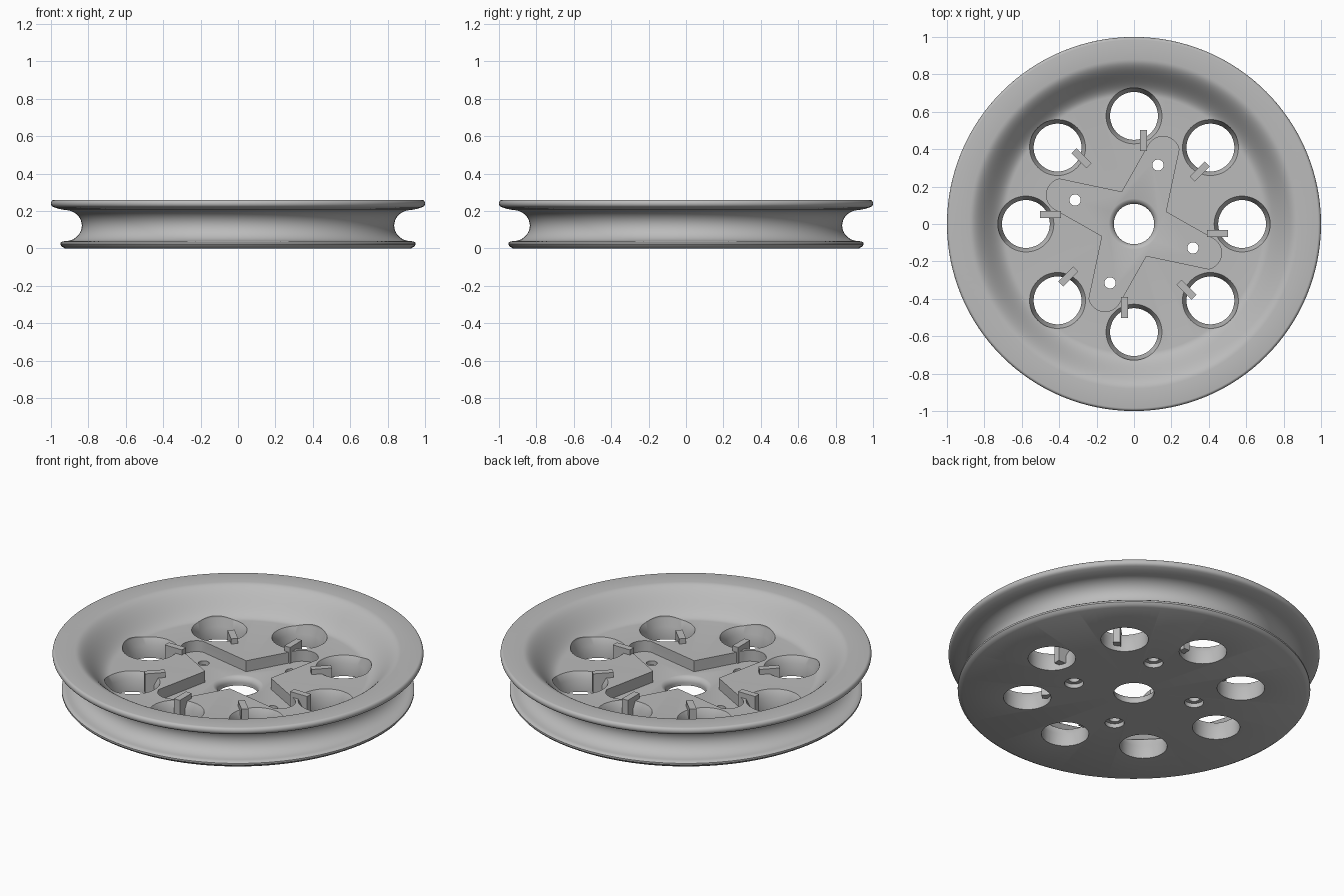
import bpy, bmesh, math
from math import sin, cos, pi, tau
from mathutils import Matrix, Vector

old = bpy.data.objects.get("Cube")
if old:
    bpy.data.objects.remove(old, do_unlink=True)

grey = bpy.data.materials.new("metal grey")
grey.use_nodes = True
GREY = (0.5, 0.5, 0.5, 1)
grey.diffuse_color = GREY
grey.node_tree.nodes["Principled BSDF"].inputs["Base Color"].default_value = GREY


def finish(name, bm):
    bmesh.ops.remove_doubles(bm, verts=bm.verts, dist=1e-5)
    bmesh.ops.recalc_face_normals(bm, faces=bm.faces)
    mesh = bpy.data.meshes.new(name)
    bm.to_mesh(mesh)
    bm.free()
    mesh.materials.append(grey)
    ob = bpy.data.objects.new(name, mesh)
    bpy.context.collection.objects.link(ob)
    return ob


def lathe(bm, profile, steps, centre=(0, 0)):
    """Revolve (radius, z) points that start and end on the axis."""
    rings = []
    for r, z in profile:
        count = 1 if r == 0 else steps
        rings.append([bm.verts.new((centre[0] + r * cos(tau * i / steps),
                                    centre[1] + r * sin(tau * i / steps), z))
                      for i in range(count)])
    for a, b in zip(rings, rings[1:]):
        for i in range(steps):
            j = (i + 1) % steps
            quad = [a[i % len(a)], a[j % len(a)], b[j % len(b)], b[i % len(b)]]
            bm.faces.new(list(dict.fromkeys(quad)))


def arc(cx, cz, rx, rz, start, end, n):
    angles = [math.radians(start + (end - start) * i / n) for i in range(n + 1)]
    return [(cx + rx * cos(a), cz + rz * sin(a)) for a in angles]


def cut(target, cutter):
    mod = target.modifiers.new("cut", "BOOLEAN")
    mod.operation, mod.solver, mod.object = "DIFFERENCE", "EXACT", cutter
    bpy.context.view_layer.objects.active = target
    bpy.ops.object.modifier_apply(modifier=mod.name)
    bpy.data.objects.remove(cutter, do_unlink=True)


FLOOR, POCKET, TOP = 0.115, 0.05, 0.257

# Wheel body: flat base, lower flange, round groove, upper rim, dished top
profile = [(0, 0), (0.925, 0), (0.942, 0.01), (0.95, 0.02), (0.95, 0.03), (0.94, 0.037)]
profile += arc(0.925, 0.122, 0.09, 0.083, 270, 90, 20)
profile += [(0.96, 0.212), (0.985, 0.22)]
profile += arc(0.985, 0.241, 0.015, 0.019, -60, 90, 8)
for i in range(19):
    t = 1 - i / 18
    profile.append((0.69 + 0.19 * t, FLOOR + (TOP - FLOOR) * t * t * (3 - 2 * t)))
profile.append((0, FLOOR))
bm = bmesh.new()
lathe(bm, profile, 128)
wheel = finish("wheel_body", bm)

# Four-armed star pocket in the floor, with rounded arm tips
outline = []
tip = Vector((0.155, 0.38))
for k in range(4):
    turn = Matrix.Rotation(-k * pi / 2, 2)
    pts = [Vector((-0.065, 0.17))]
    for i in range(13):
        a = math.radians(150 - 137 * i / 12)
        pts.append(tip + Vector((cos(a), sin(a))) * 0.088)
    outline += [turn @ p for p in pts]
bm = bmesh.new()
face = bm.faces.new([bm.verts.new((p.x, p.y, POCKET)) for p in outline])
new = bmesh.ops.extrude_face_region(bm, geom=[face])["geom"]
bmesh.ops.translate(bm, vec=(0, 0, 0.2),
                    verts=[v for v in new if isinstance(v, bmesh.types.BMVert)])
cut(wheel, finish("star_cutter", bm))

# Eight round holes widening towards the top
bm = bmesh.new()
for k in range(8):
    a = k * pi / 4
    lathe(bm, [(0, -0.1), (0.128, -0.1), (0.128, 0.075), (0.15, 0.116),
               (0.15, 0.135), (0, 0.135)], 48, (0.578 * cos(a), 0.578 * sin(a)))
cut(wheel, finish("hole_cutter", bm))

# Hub bore with a rounded mouth, and four counterbored bolt holes
bm = bmesh.new()
bore = [(0, -0.1), (0.108, -0.1)]
bore += arc(0.143, POCKET - 0.033, 0.035, 0.034, 180, 90, 8)
lathe(bm, bore + [(0.143, 0.2), (0, 0.2)], 64)
for k in range(4):
    p = Matrix.Rotation(k * pi / 2, 2) @ Vector((0.128, 0.315))
    lathe(bm, [(0, -0.1), (0.052, -0.1), (0.052, 0.025), (0.03, 0.025),
               (0.03, 0.2), (0, 0.2)], 32, p)
cut(wheel, finish("bore_cutter", bm))

# Small radial tabs at the inner edge of each hole
bm = bmesh.new()
for k in range(8):
    place = (Matrix.Rotation(k * pi / 4, 4, "Z") @ Matrix.Translation((0.05, 0.447, 0.088))
             @ Matrix.Diagonal((0.038, 0.112, 0.115, 1)))
    bmesh.ops.create_cube(bm, size=1, matrix=place)
tabs = finish("hole_tabs", bm)

# Smooth shading with crisp edges on the body
bpy.ops.object.select_all(action="DESELECT")
wheel.select_set(True)
bpy.context.view_layer.objects.active = wheel
bpy.ops.object.shade_smooth_by_angle(angle=math.radians(35))
